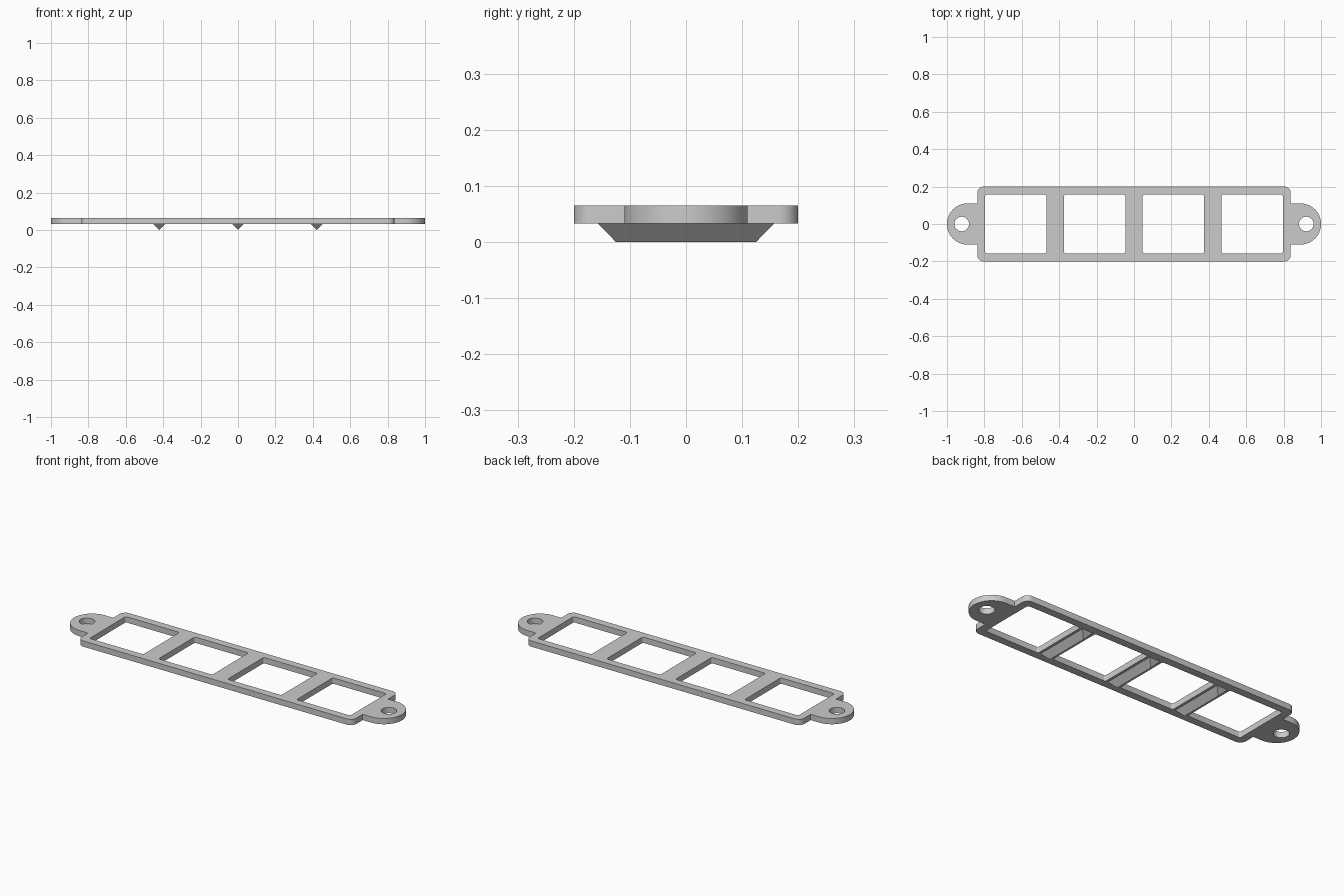
import bpy
import bmesh
from math import pi, cos, sin

if "Cube" in bpy.data.objects:
    bpy.data.objects.remove(bpy.data.objects["Cube"])

BOTTOM, TOP = 0.033, 0.065
PITCH = 0.421

grey = bpy.data.materials.new("light_grey")
grey.use_nodes = True
colour = (0.6, 0.6, 0.6, 1)
grey.diffuse_color = colour
grey.node_tree.nodes["Principled BSDF"].inputs["Base Color"].default_value = colour


def arc(cx, cy, r, start, end, steps):
    """Points along a circular arc."""
    angles = [start + (end - start) * i / steps for i in range(steps + 1)]
    return [(cx + r * cos(a), cy + r * sin(a)) for a in angles]


def rounded_rect(cx, hx, hy, r, steps):
    """Closed rectangle outline with rounded corners."""
    points = []
    for i, (sx, sy) in enumerate([(1, 1), (-1, 1), (-1, -1), (1, -1)]):
        points += arc(cx + sx * (hx - r), sy * (hy - r), r, i * pi / 2, (i + 1) * pi / 2, steps)
    return points


def half_outline():
    """Right half of the plate edge, from front to back, with its mounting ear."""
    x, y, r, ear = 0.838, 0.2, 0.035, 0.11
    return (arc(x - r, r - y, r, -pi / 2, 0, 8) + [(x, -ear)]
            + arc(1 - ear, 0, ear, -pi / 2, pi / 2, 32) + [(x, ear)]
            + arc(x - r, y - r, r, 0, pi / 2, 8))


def finish(name, bm):
    bmesh.ops.remove_doubles(bm, verts=bm.verts, dist=0.0001)
    bmesh.ops.recalc_face_normals(bm, faces=bm.faces)
    mesh = bpy.data.meshes.new(name)
    bm.to_mesh(mesh)
    bm.free()
    mesh.materials.append(grey)
    obj = bpy.data.objects.new(name, mesh)
    bpy.context.collection.objects.link(obj)
    bpy.ops.object.select_all(action='DESELECT')
    obj.select_set(True)
    bpy.context.view_layer.objects.active = obj
    bpy.ops.object.shade_smooth_by_angle(angle=pi / 6)


# Flat plate: outer edge, four windows and two screw holes
right = half_outline()
loops = [right + [(-x, -y) for x, y in right]]
loops += [rounded_rect(PITCH * (i - 1.5), 0.164, 0.158, 0.01, 4) for i in range(4)]
loops += [arc(s * 0.921, 0, 0.039, 0, 2 * pi, 40)[:-1] for s in (-1, 1)]

curve = bpy.data.curves.new("plate_profile", 'CURVE')
curve.dimensions = '2D'
curve.fill_mode = 'BOTH'
curve.extrude = (TOP - BOTTOM) / 2
for loop in loops:
    spline = curve.splines.new('POLY')
    spline.points.add(len(loop) - 1)
    for point, (x, y) in zip(spline.points, loop):
        point.co = (x, y, 0, 1)
    spline.use_cyclic_u = True
profile = bpy.data.objects.new("plate_profile", curve)
bpy.context.collection.objects.link(profile)
bpy.context.view_layer.update()
bm = bmesh.new()
solid = profile.evaluated_get(bpy.context.evaluated_depsgraph_get())
bm.from_mesh(solid.to_mesh())
solid.to_mesh_clear()
bpy.data.objects.remove(profile)
bmesh.ops.translate(bm, verts=bm.verts, vec=(0, 0, (TOP + BOTTOM) / 2))
finish("plate", bm)

# V-shaped ribs with sloping ends under the three crossbars
for name, x in (("left_rib", PITCH), ("middle_rib", 0), ("right_rib", -PITCH)):
    bm = bmesh.new()
    ends = []
    for s in (-1, 1):
        ends.append([bm.verts.new(p) for p in (
            (x - 0.033, s * 0.157, BOTTOM), (x + 0.033, s * 0.157, BOTTOM), (x, s * 0.125, 0))])
        bm.faces.new(ends[-1])
    for i in range(3):
        j = (i + 1) % 3
        bm.faces.new((ends[0][i], ends[0][j], ends[1][j], ends[1][i]))
    finish(name, bm)
